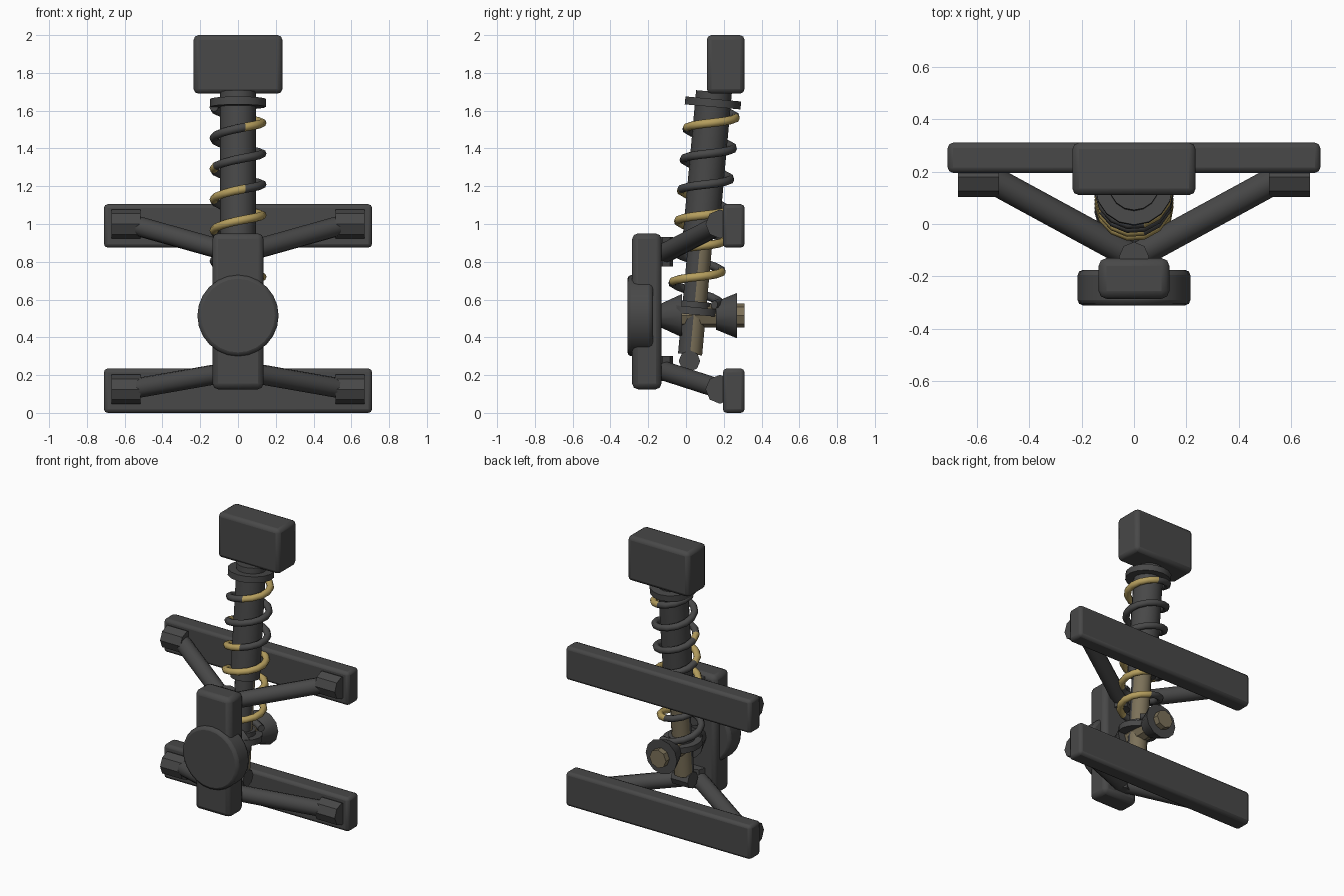
import bpy, bmesh, math
from mathutils import Vector

if "Cube" in bpy.data.objects:
    bpy.data.objects.remove(bpy.data.objects["Cube"])


def material(name, rgb):
    m = bpy.data.materials.new(name)
    m.diffuse_color = (*rgb, 1)
    m.use_nodes = True
    m.node_tree.nodes["Principled BSDF"].inputs["Base Color"].default_value = m.diffuse_color
    return m


GREY = material("dark grey", (0.065, 0.065, 0.065))
GOLD = material("gold", (0.46, 0.34, 0.11))
BRONZE = material("dull bronze", (0.20, 0.165, 0.10))


def finish(bm, name, mats, angle=30):
    bmesh.ops.recalc_face_normals(bm, faces=bm.faces)
    me = bpy.data.meshes.new(name)
    bm.to_mesh(me)
    bm.free()
    for m in mats:
        me.materials.append(m)
    ob = bpy.data.objects.new(name, me)
    bpy.context.collection.objects.link(ob)
    bpy.context.view_layer.objects.active = ob
    ob.select_set(True)
    bpy.ops.object.shade_smooth_by_angle(angle=math.radians(angle))
    ob.select_set(False)
    return ob


def bevel(ob, width):
    mod = ob.modifiers.new("bevel", 'BEVEL')
    mod.width, mod.segments, mod.limit_method = width, 2, 'ANGLE'
    mod.angle_limit = math.radians(40)


def box(name, lo, hi, width):
    bm = bmesh.new()
    bmesh.ops.create_cube(bm, size=1)
    lo, hi = Vector(lo), Vector(hi)
    for v in bm.verts:
        v.co = (lo + hi) / 2 + v.co * (hi - lo)
    bevel(finish(bm, name, [GREY], 10), width)


def rod(name, a, b, r1, r2=None, sides=12, mats=(GREY,), rule=None, angle=50):
    a, b = Vector(a), Vector(b)
    bm = bmesh.new()
    bmesh.ops.create_cone(bm, cap_ends=True, segments=sides, radius1=r1,
                          radius2=r1 if r2 is None else r2, depth=(b - a).length)
    q = (b - a).to_track_quat('Z', 'Y')
    for v in bm.verts:
        v.co = (a + b) / 2 + q @ v.co
    bm.normal_update()
    if rule:
        for f in bm.faces:
            f.material_index = int(rule(f))
    return finish(bm, name, mats, angle)


# Chassis mounts
box("top_mount", (-.235, .11, 1.69), (.235, .31, 2.0), .025)
box("upper_rail", (-.71, .195, .875), (.71, .31, 1.105), .02)
box("lower_rail", (-.71, .195, 0), (.71, .31, .235), .02)

# Wishbones with end bushings and ball joints
for level, z_rail, z_hub, j0, j1 in (("upper", 1.0, .84, .775, .93),
                                     ("lower", .125, .225, .17, .30)):
    for side, s in (("left", -1), ("right", 1)):
        rod(f"{level}_{side}_bushing", (s * .515, .18, z_rail),
            (s * .67, .18, z_rail), .077, sides=8, angle=20)
        rod(f"{level}_{side}_arm", (s * .57, .185, z_rail),
            (0, -.125, z_hub), .053)
    rod(f"{level}_ball_joint", (0, -.125, j0), (0, -.125, j1), .057, sides=8, angle=20)

# Upright and wheel hub
box("upright", (-.135, -.285, .125), (.135, -.13, .95), .03)
bevel(rod("wheel_hub", (0, -.175, .515), (0, -.31, .515), .215, sides=24), .02)

# Drive axle and its boots
Z = .515
rod("axle", (0, -.13, Z), (0, .31, Z), .063, sides=8, mats=[BRONZE], angle=20)
rod("outer_boot", (0, -.14, Z), (0, -.02, Z), .06, .115)
rod("inner_boot", (0, .16, Z), (0, .27, Z), .075, .12)


# Shock absorber along a leaning axis
def axis(z):
    return Vector((0, .148 + (z - 1.7) * .091, z))


rod("shock_body", axis(.94), axis(1.70), .095, sides=16)
rod("shock_rod", axis(.31), axis(1.0), .064, sides=12, mats=[GREY, BRONZE],
    rule=lambda f: f.normal.y > 0)
rod("upper_spring_seat", axis(1.62), axis(1.662), .148, sides=16)
rod("lower_spring_seat", axis(.52), axis(.56), .13, sides=16)
rod("lower_seat_collar", axis(.56), axis(.59), .085, sides=16)
eye = axis(.275)
rod("shock_eye", eye - Vector((.065, 0, 0)), eye + Vector((.065, 0, 0)), .057, sides=8, angle=20)

# Coil spring: a tube swept along the helix, gold on some stretches
PITCH, STEPS, RING = .163, 14, 8
GOLD_TURNS = ((-.22, .25), (-1.5, -1.42), (-2.5, -2.2), (-3.5, -2.8), (-4.1, -3.7), (-5.2, -4.75))
lean = Vector((0, .091, 1)).normalized()
side_x = Vector((1, 0, 0))
side_y = lean.cross(side_x)
bm = bmesh.new()
rings, turns = [], []
count = int(6.4 * STEPS)
for i in range(count + 1):
    u = -5.85 + i / STEPS
    a = u * math.tau
    out = side_x * math.cos(a) + side_y * math.sin(a)
    c = axis(1.535 + u * PITCH) + out * .128
    rings.append([bm.verts.new(c + .023 * (out * math.cos(t) + lean * math.sin(t)))
                  for t in (k * math.tau / RING for k in range(RING))])
    turns.append(u + .5 / STEPS)
for i in range(count):
    for k in range(RING):
        n = (k + 1) % RING
        f = bm.faces.new((rings[i][k], rings[i][n], rings[i + 1][n], rings[i + 1][k]))
        f.material_index = int(any(lo <= turns[i] <= hi for lo, hi in GOLD_TURNS))
bm.faces.new(rings[0])
bm.faces.new(rings[-1])
finish(bm, "coil_spring", [GREY, GOLD], 50)
